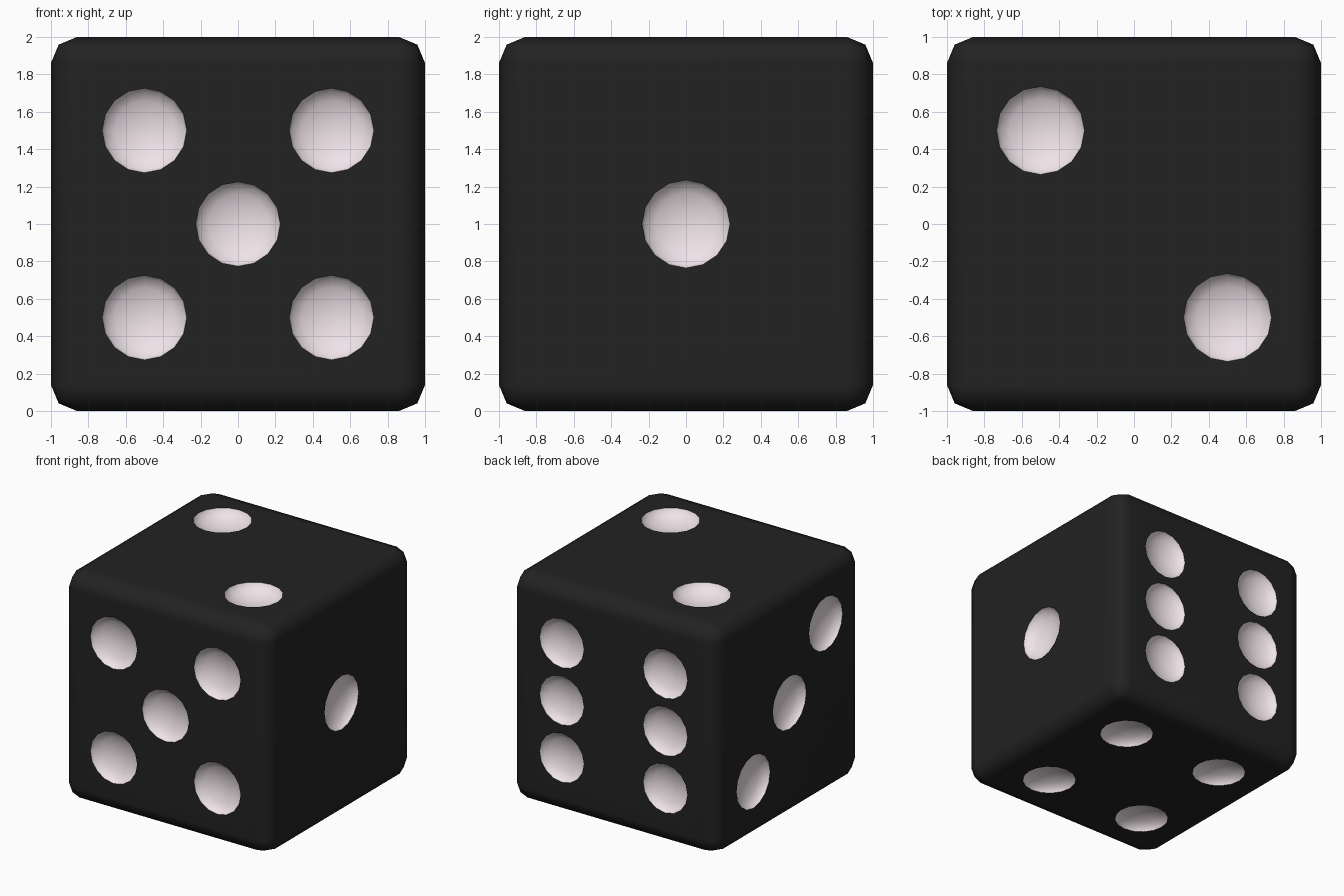
import bpy, bmesh
from mathutils import Matrix, Vector

if "Cube" in bpy.data.objects:
    bpy.data.objects.remove(bpy.data.objects["Cube"])


def material(name, rgb):
    m = bpy.data.materials.new(name)
    m.diffuse_color = (*rgb, 1)
    m.use_nodes = True
    m.node_tree.nodes["Principled BSDF"].inputs["Base Color"].default_value = m.diffuse_color
    return m


MATS = [material("black", (0.016, 0.016, 0.016)),
        material("white", (0.86, 0.77, 0.81))]


def to_object(name, bm):
    me = bpy.data.meshes.new(name)
    bm.to_mesh(me)
    bm.free()
    for m in MATS:
        me.materials.append(m)
    ob = bpy.data.objects.new(name, me)
    bpy.context.collection.objects.link(ob)
    return ob


# Body: cube with two-segment rounded edges
bm = bmesh.new()
bmesh.ops.create_cube(bm, size=2, matrix=Matrix.Translation((0, 0, 1)))
bmesh.ops.bevel(bm, geom=bm.edges[:], offset=0.14, segments=2, profile=0.5,
                affect='EDGES', clamp_overlap=True)
die = to_object("die", bm)

# Pip layouts: outward normal, pip radius, pip offsets from the cube centre
h = 0.5
faces = [
    ((0, -1, 0), 0.228, [(0, 0, 0)] + [(x, 0, z) for x in (-h, h) for z in (-h, h)]),
    ((0, 1, 0), 0.216, [(x, 0, z) for x in (-h, h) for z in (-h, 0, h)]),
    ((1, 0, 0), 0.237, [(0, 0, 0)]),
    ((-1, 0, 0), 0.233, [(0, -h, h), (0, 0, 0), (0, h, -h)]),
    ((0, 0, 1), 0.237, [(-h, h, 0), (h, -h, 0)]),
    ((0, 0, -1), 0.223, [(x, y, 0) for x in (-h, h) for y in (-h, h)]),
]

# Pip cutters: flattened spheres sitting in each face
bm = bmesh.new()
for normal, r, spots in faces:
    n = Vector(normal)
    turn = n.to_track_quat('Z', 'Y').to_matrix().to_4x4()
    for s in spots:
        place = Matrix.Translation(Vector((0, 0, 1)) + n * 1.004 + Vector(s))
        bmesh.ops.create_uvsphere(bm, u_segments=16, v_segments=8, radius=r,
                                  matrix=place @ turn @ Matrix.Diagonal((1, 1, 0.42, 1)))
for f in bm.faces:
    f.material_index = 1
cutter = to_object("pip_cutter", bm)
cutter.hide_render = True

# Carve the pips
mod = die.modifiers.new("pips", 'BOOLEAN')
mod.operation = 'DIFFERENCE'
mod.solver = 'EXACT'
mod.object = cutter
bpy.context.view_layer.objects.active = die
die.select_set(True)
bpy.ops.object.modifier_apply(modifier=mod.name)
bpy.data.objects.remove(cutter)

# Smooth shading with crisp pip rims
bpy.ops.object.shade_smooth_by_angle(angle=0.87)
wn = die.modifiers.new("normals", 'WEIGHTED_NORMAL')
wn.keep_sharp = True
